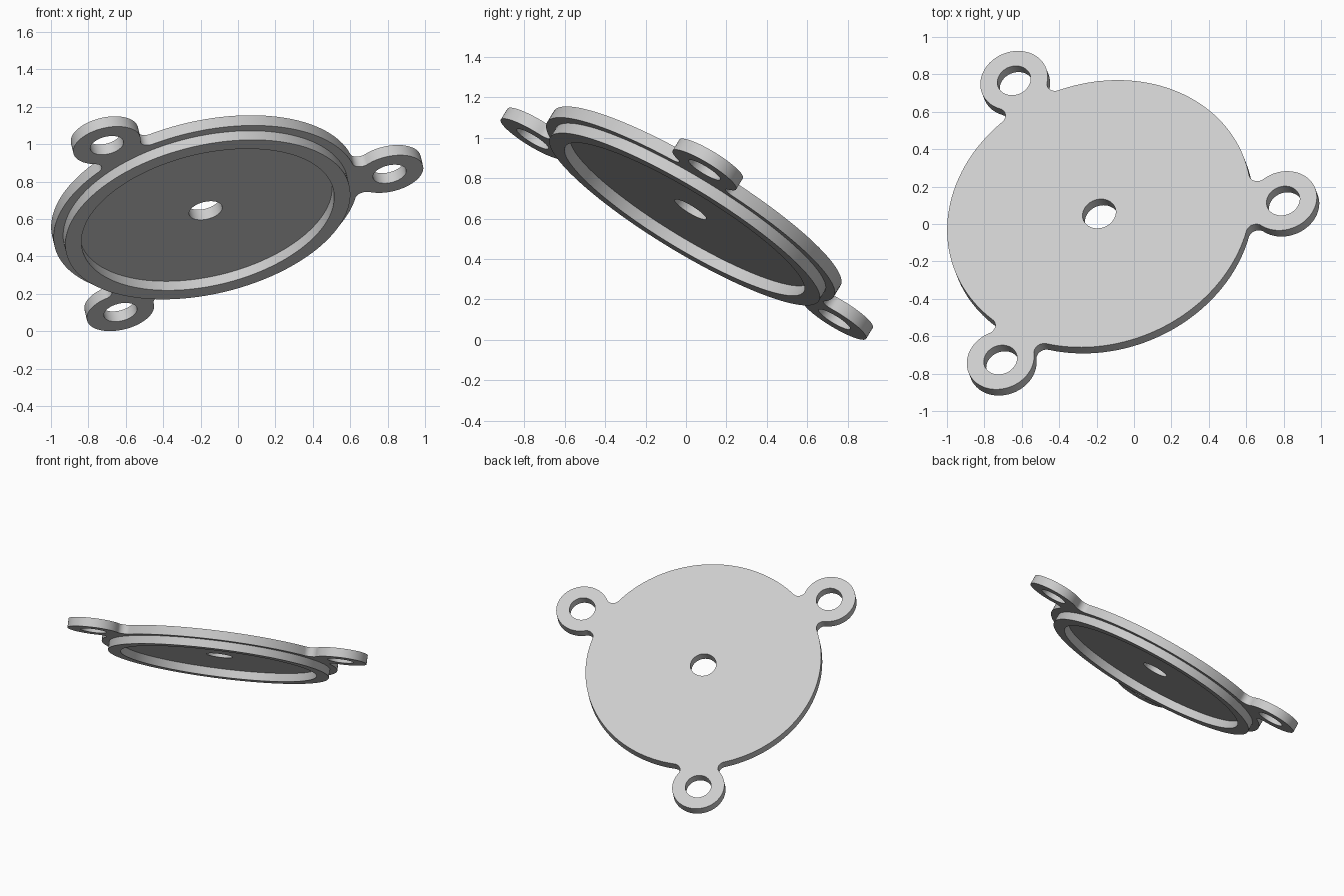
import bpy, bmesh
from math import sin, cos, pi, sqrt, atan2, ceil
from mathutils import Vector, Matrix

cube = bpy.data.objects.get("Cube")
if cube:
    bpy.data.objects.remove(cube)

# Dimensions
DISC_R, EAR_R, EAR_DIST, FILLET = 0.83, 0.184, 1.005, 0.05
HOLE_R, THICK = 0.091, 0.065
RIM_OUT, RIM_IN, RIM_DEPTH = 0.778, 0.69, 0.058

# Tilted frame of the cover
normal = Vector((-0.202, 0.51, 0.837)).normalized()
axis_x = Vector((0.978, 0.065, 0.188))
axis_x = (axis_x - normal * axis_x.dot(normal)).normalized()
axis_y = normal.cross(axis_x)
frame = Matrix((axis_x, axis_y, normal)).transposed().to_4x4()
frame.translation = (-0.173, 0.022, 0.645)

grey = bpy.data.materials.new("light grey")
grey.use_nodes = True
colour = (0.6, 0.6, 0.6, 1)
grey.diffuse_color = colour
grey.node_tree.nodes["Principled BSDF"].inputs["Base Color"].default_value = colour


def arc(centre, r, a0, a1, step=0.04):
    n = max(4, ceil(abs(a1 - a0) / step))
    return [Vector((centre[0] + r * cos(a0 + (a1 - a0) * i / n),
                    centre[1] + r * sin(a0 + (a1 - a0) * i / n)))
            for i in range(n + 1)]


def circle(centre, r, step=0.04):
    return arc(centre, r, 0, 2 * pi, step)[:-1]


def prism(name, loops, z0, z1, keep_start=True):
    """Extrude an outline with holes from z0 to z1."""
    bm = bmesh.new()
    edges = []
    for loop in loops:
        vs = [bm.verts.new((p.x, p.y, z0)) for p in loop]
        edges += [bm.edges.new((a, b)) for a, b in zip(vs, vs[1:] + vs[:1])]
    bmesh.ops.triangle_fill(bm, use_beauty=True, use_dissolve=False, edges=edges)
    start = bm.faces[:]
    out = bmesh.ops.extrude_face_region(bm, geom=start, use_keep_orig=True)
    moved = [g for g in out["geom"] if isinstance(g, bmesh.types.BMVert)]
    bmesh.ops.translate(bm, verts=moved, vec=(0, 0, z1 - z0))
    bmesh.ops.recalc_face_normals(bm, faces=bm.faces)
    if not keep_start:
        bmesh.ops.delete(bm, geom=start, context='FACES_ONLY')
    bm.transform(frame)
    mesh = bpy.data.meshes.new(name)
    bm.to_mesh(mesh)
    bm.free()
    mesh.materials.append(grey)
    obj = bpy.data.objects.new(name, mesh)
    bpy.context.collection.objects.link(obj)
    bpy.ops.object.select_all(action='DESELECT')
    obj.select_set(True)
    bpy.context.view_layer.objects.active = obj
    bpy.ops.object.shade_smooth_by_angle(angle=0.6)
    return obj


# Outline of one ear and its fillets, pointing along +x
a, b = DISC_R + FILLET, EAR_R + FILLET
fx = (a * a - b * b + EAR_DIST ** 2) / (2 * EAR_DIST)
fy = sqrt(a * a - fx * fx)
disc_ang = atan2(fy, fx)
ear_ang = atan2(fy, fx - EAR_DIST)
turn = ear_ang - pi
low = arc((fx, -fy), FILLET, pi - disc_ang, -turn - 2 * pi + 2 * pi, 0.15)
low = arc((fx, -fy), FILLET, pi - disc_ang, pi - ear_ang, 0.15)
ear = arc((EAR_DIST, 0), EAR_R, -ear_ang, ear_ang, 0.08)
high = [Vector((p.x, -p.y)) for p in reversed(low)]
rim_arc = arc((0, 0), DISC_R, disc_ang, 2 * pi / 3 - disc_ang)
segment = low[:-1] + ear + high[1:-1] + rim_arc[:-1]

# Three ears make the whole outline, each with a bolt hole
outline, holes = [], [circle((0, 0), HOLE_R, 0.1)]
for i in range(3):
    t = 2 * pi * i / 3
    spin = Matrix.Rotation(t, 2)
    outline += [spin @ p for p in segment]
    holes.append(circle((EAR_DIST * cos(t), EAR_DIST * sin(t)), HOLE_R, 0.1))

prism("cover_plate", [outline] + holes, 0, THICK)

# Raised ring on the underside, open where it meets the plate
prism("locating_rim", [circle((0, 0), RIM_OUT), circle((0, 0), RIM_IN)],
      0, -RIM_DEPTH, keep_start=False)
